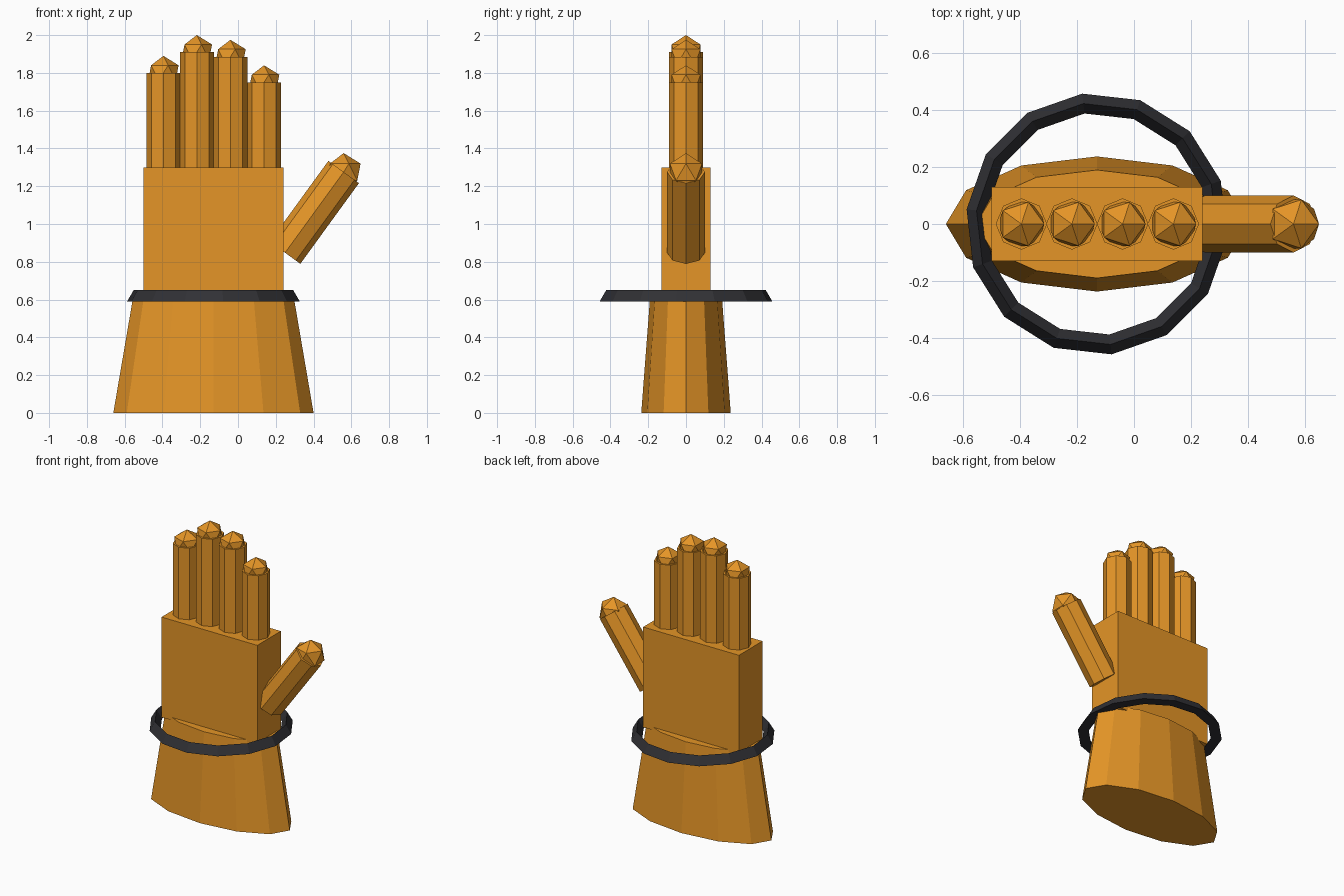
import bpy, bmesh
from math import sin, cos, pi, radians
from mathutils import Matrix, Vector

if "Cube" in bpy.data.objects:
    bpy.data.objects.remove(bpy.data.objects["Cube"])


def material(name, color):
    m = bpy.data.materials.new(name)
    m.diffuse_color = (*color, 1)
    m.use_nodes = True
    m.node_tree.nodes["Principled BSDF"].inputs["Base Color"].default_value = m.diffuse_color
    return m


orange = material("orange", (0.78, 0.30, 0.02))
black = material("black", (0.03, 0.03, 0.035))


def add_object(name, bm, mat):
    bmesh.ops.recalc_face_normals(bm, faces=bm.faces)
    mesh = bpy.data.meshes.new(name)
    bm.to_mesh(mesh)
    bm.free()
    mesh.materials.append(mat)
    obj = bpy.data.objects.new(name, mesh)
    bpy.context.collection.objects.link(obj)
    return obj


def digit(name, base, length, radius, tilt=0):
    """Octagonal cylinder from base, with an upright icosahedron on its end."""
    rot = Matrix.Rotation(tilt, 4, 'Y')
    base = Vector(base)
    axis = rot @ Vector((0, 0, length))
    bm = bmesh.new()
    bmesh.ops.create_cone(bm, cap_ends=True, segments=8, radius1=radius, radius2=radius,
                          depth=length, matrix=Matrix.Translation(base + axis / 2) @ rot)
    add_object(name, bm, orange)
    bm = bmesh.new()
    bmesh.ops.create_icosphere(bm, subdivisions=1, radius=radius,
                               matrix=Matrix.Translation(base + axis))
    add_object(name + "_tip", bm, orange)


# Flared oval cuff
bm = bmesh.new()
bmesh.ops.create_cone(bm, cap_ends=True, segments=12, radius1=0.53, radius2=0.424, depth=0.62,
                      matrix=Matrix.Translation((-0.13, 0, 0.31)) @ Matrix.Diagonal((1, 0.447, 1, 1)))
add_object("cuff", bm, orange)

# Palm block
bm = bmesh.new()
bmesh.ops.create_cube(bm, size=1, matrix=Matrix.Translation((-0.13, 0, 0.95))
                      @ Matrix.Diagonal((0.74, 0.26, 0.70, 1)))
add_object("palm", bm, orange)

# Four fingers and the tilted thumb
for i, (x, top) in enumerate([(-0.395, 1.80), (-0.218, 1.91), (-0.04, 1.885), (0.138, 1.75)]):
    digit(f"finger_{i + 1}", (x, 0, 1.28), top - 1.28, 0.09)
digit("thumb", (0.249, 0, 0.848), 0.528, 0.10, radians(36))

# Wrist ring: 14 sides with a triangular section, point up
bm = bmesh.new()
section = [(0.46, 0.59), (0.425, 0.65), (0.39, 0.59)]
n = 14
loops = []
for k in range(n):
    a = pi / 4 + 2 * pi * k / n
    loops.append([bm.verts.new((-0.13 + r * cos(a), r * sin(a), z)) for r, z in section])
for k in range(n):
    p, q = loops[k], loops[(k + 1) % n]
    for j in range(3):
        bm.faces.new((p[j], q[j], q[(j + 1) % 3], p[(j + 1) % 3]))
add_object("wrist_ring", bm, black)
